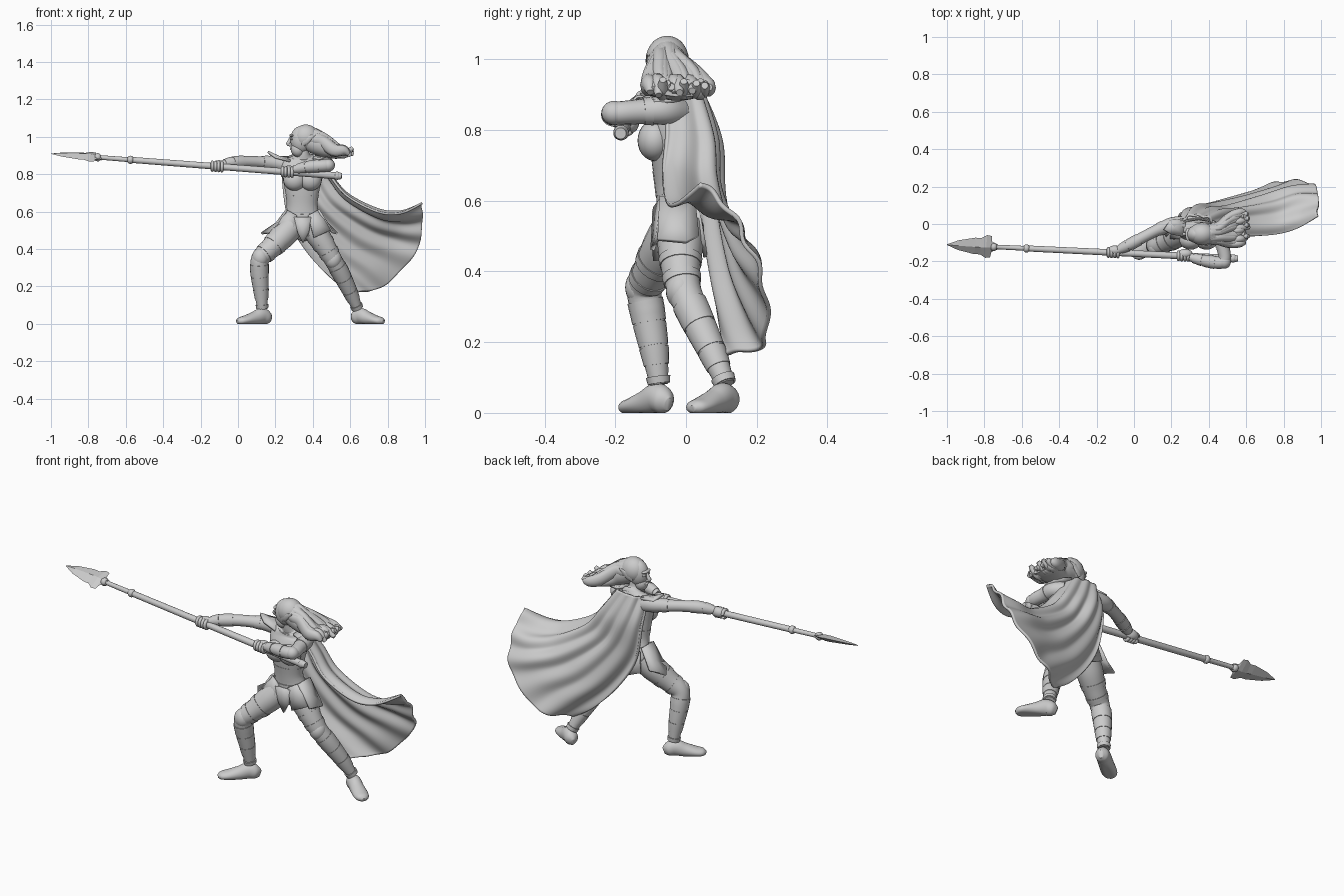
import bpy, bmesh, math, random
from mathutils import Vector, Matrix

cube = bpy.data.objects.get("Cube")
if cube:
    bpy.data.objects.remove(cube)
random.seed(4)

grey = bpy.data.materials.new("plain_grey")
grey.use_nodes = True
grey.diffuse_color = (0.6, 0.6, 0.6, 1)
grey.node_tree.nodes["Principled BSDF"].inputs["Base Color"].default_value = grey.diffuse_color


def finish(name, bm, smooth=True):
    bmesh.ops.recalc_face_normals(bm, faces=bm.faces)
    me = bpy.data.meshes.new(name)
    bm.to_mesh(me)
    bm.free()
    me.materials.append(grey)
    for p in me.polygons:
        p.use_smooth = smooth
    if smooth:
        me.set_sharp_from_angle(angle=math.radians(50))
    ob = bpy.data.objects.new(name, me)
    bpy.context.collection.objects.link(ob)
    return ob


def spline(pts, t):
    """Catmull-Rom through tuples of any length, t from 0 to len - 1."""
    i = min(int(t), len(pts) - 2)
    f = t - i
    q = [pts[max(0, min(len(pts) - 1, i + k))] for k in (-1, 0, 1, 2)]
    return [b + f * (c - a + f * (2 * a - 5 * b + 4 * c - d + f * (3 * (b - c) + d - a))) / 2
            for a, b, c, d in zip(*q)]


def loft(name, stations, ref=(0, 1, 0), sides=20, steps=6, smooth=True, floor=False):
    """Tube of elliptical sections; a station is x, y, z, half width, half depth."""
    st = [tuple(s) if len(s) == 5 else (*s, s[3]) for s in stations]
    n = (len(st) - 1) * steps
    rows = [spline(st, i / steps) for i in range(n + 1)]
    bm, rings = bmesh.new(), []
    for i, row in enumerate(rows):
        tan = Vector(rows[min(n, i + 1)][:3]) - Vector(rows[max(0, i - 1)][:3])
        side = tan.cross(Vector(ref)).normalized()
        up = side.cross(tan).normalized()
        ring = []
        for k in range(sides):
            a = math.tau * k / sides
            p = Vector(row[:3]) + side * row[3] * math.cos(a) + up * row[4] * math.sin(a)
            if floor:
                p.z = max(0, p.z)
            ring.append(bm.verts.new(p))
        rings.append(ring)
    for r, s in zip(rings, rings[1:]):
        for k in range(sides):
            bm.faces.new((r[k], r[k - 1], s[k - 1], s[k]))
    bm.faces.new(rings[0])
    bm.faces.new(rings[-1])
    return finish(name, bm, smooth)


def band(name, limb, t0, t1, grow=1.12, ref=(0, 1, 0)):
    """Armour sleeve following part of a limb."""
    part = [spline(limb, t0 + (t1 - t0) * k / 4) for k in range(5)]
    loft(name, [(*s[:3], *(r * grow for r in s[3:])) for s in part], ref, steps=3)


def ball(name, at, size, tilt=0):
    bm = bmesh.new()
    m = Matrix.Translation(at) @ Matrix.Rotation(tilt, 4, 'Y') @ Matrix.Diagonal((*size, 1))
    bmesh.ops.create_uvsphere(bm, u_segments=24, v_segments=14, radius=1, matrix=m)
    return finish(name, bm)


def plate(name, pts, thick=0.012):
    bm = bmesh.new()
    c = bm.verts.new(sum((Vector(p) for p in pts), Vector()) / len(pts))
    vs = [bm.verts.new(p) for p in pts]
    for i in range(len(vs)):
        bm.faces.new((vs[i - 1], vs[i], c))
    mod = finish(name, bm).modifiers.new("thickness", 'SOLIDIFY')
    mod.thickness, mod.offset = thick, 0


# Torso, neck and chest
torso = [(.345, -.02, .47, .07, .05), (.345, -.02, .53, .1, .062), (.345, -.025, .58, .092, .058),
         (.343, -.035, .64, .08, .052), (.343, -.04, .72, .093, .058), (.345, -.04, .79, .108, .064),
         (.345, -.03, .85, .11, .05), (.35, -.035, .885, .06, .042), (.35, -.045, .91, .032, .032),
         (.35, -.05, .96, .03, .03)]
loft("torso", torso, sides=32)
band("belt", torso, 1.9, 2.3, 1.06)
band("waist_guard", torso, 2.7, 3.6, 1.03)
band("neck_collar", torso, 7.0, 7.5, 1.15)
for s in (-1, 1):
    ball("breast_plate", (.345 + s * .042, -.088, .77), (.06, .049, .058))

# Skirt panels
plate("tabard", [(.3, -.088, .57), (.39, -.088, .57), (.38, -.09, .49), (.348, -.085, .43), (.318, -.09, .49)], .016)
for s, tip in ((-1, .125), (1, .53)):
    x = .345 + s * .085
    plate("hip_flap", [(x, -.075, .61), (x, .025, .61), (x + s * .055, .035, .5), (tip, .0, .483),
                       (x + s * .075, -.08, .49)])
    plate("front_skirt", [(.345 + s * .03, -.088, .58), (x, -.065, .61), (x + s * .065, -.08, .5),
                          (.345 + s * .06, -.095, .46)])
plate("rear_skirt", [(.27, .03, .59), (.42, .03, .59), (.45, .05, .48), (.35, .055, .44), (.25, .05, .48)])

# Legs with armour
legs = {
    "right": [(.295, -.025, .53, .066), (.24, -.055, .47, .068), (.17, -.095, .4, .056), (.12, -.118, .35, .049),
              (.115, -.108, .28, .047), (.123, -.09, .18, .039), (.13, -.076, .08, .026)],
    "left": [(.395, -.015, .53, .066), (.43, -.016, .47, .064), (.475, -.014, .4, .054), (.51, -.003, .34, .048),
             (.55, .028, .27, .046), (.6, .075, .17, .038), (.64, .112, .08, .026)]}
feet = {"right": ((.165, -.055), (.005, -.17)), "left": ((.62, .13), (.77, .022))}
for side, leg in legs.items():
    loft(side + "_leg", leg)
    for part, a, b, g in (("thigh_strap", 1.5, 1.75, 1.05), ("thigh_cuff", 2.2, 2.55, 1.06),
                          ("upper_greave", 3.5, 4.25, 1.06), ("middle_greave", 4.3, 4.9, 1.05),
                          ("lower_greave", 4.95, 5.4, 1.07), ("boot_cuff", 5.7, 5.95, 1.2)):
        band(f"{side}_{part}", leg, a, b, g)
    k = Vector(leg[3][:3])
    ball(side + "_knee_guard", k + Vector((0, -.011, .005)), (.045, .043, .052))
    heel, toe = feet[side]
    shape = [(-.05, .024, .012, .02), (.06, .032, .033, .036), (.24, .042, .036, .043), (.48, .03, .038, .036),
             (.78, .02, .04, .025), (.96, .015, .032, .02), (1.05, .012, .012, .009)]
    loft(side + "_foot", [(heel[0] + (toe[0] - heel[0]) * f, heel[1] + (toe[1] - heel[1]) * f, z, w, h)
                          for f, z, w, h in shape], (0, 0, 1), floor=True)

# Arms with bracers
arms = {
    "right": [(.27, .0, .85, .042), (.2, -.005, .86, .04), (.13, -.03, .864, .032), (.06, -.065, .867, .03),
              (-.02, -.108, .864, .03), (-.085, -.14, .852, .021)],
    "left": [(.43, -.02, .85, .04), (.465, -.06, .855, .041), (.475, -.12, .852, .036), (.485, -.185, .848, .033),
             (.46, -.207, .846, .033), (.38, -.197, .84, .03), (.3, -.178, .826, .021)]}
for side, arm in arms.items():
    loft(side + "_arm", arm, (0, 0, 1))
    n = len(arm) - 1
    band(side + "_upper_cuff", arm, 1.6, 2, 1.07, (0, 0, 1))
    band(side + "_bracer", arm, n - 1.6, n - .9, 1.08, (0, 0, 1))
    band(side + "_wrist_guard", arm, n - .8, n - .3, 1.12, (0, 0, 1))
ball("left_elbow", (.483, -.203, .848), (.035, .036, .034))

# Shoulder guards with raised points
plate("right_shoulder_guard", [(.28, -.07, .87), (.2, -.055, .89), (.16, -.03, .92), (.19, .02, .89),
                               (.27, .03, .89)])
plate("left_shoulder_guard", [(.4, -.075, .88), (.45, -.105, .885), (.5, -.09, .88), (.5, -.02, .885),
                              (.42, .02, .905)])


# Spear along one straight line
def on_spear(x):
    f = (x + 1) / 1.555
    return (x, -.11 - .075 * f, .91 - .12 * f)


def spear_part(name, profile, ref=(0, 0, 1), **kw):
    loft(name, [(*on_spear(x), *r) for x, *r in profile], ref, **kw)


spear_part("spear_shaft", [(-.76, .012), (-.57, .013), (-.56, .016), (.54, .019), (.555, .016)], steps=1)
for x in (-.75, -.575, .53):
    spear_part("spear_ring", [(x - .015, .014), (x - .007, .021), (x + .007, .021), (x + .015, .014)], steps=2)
spear_part("spear_blade", [(-1, .002, .002), (-.94, .028, .008), (-.85, .048, .014), (-.82, .047, .016),
                           (-.79, .066, .016), (-.765, .062, .012), (-.76, .03, .016), (-.73, .016, .016)],
           (0, -.42, 1), sides=4, steps=1, smooth=False)

# Fists wrapped around the shaft
for side, x in (("right", -.11), ("left", .265)):
    p = Vector(on_spear(x))
    ball(side + "_palm", p + Vector((.008, .012, .006)), (.04, .026, .028))
    for k in range(4):
        c = Vector(on_spear(x - .027 + k * .017))
        ring = [(c.x, c.y + .021 * math.cos(a), c.z + .022 * math.sin(a), .009)
                for a in (math.tau * j / 9 for j in range(9))]
        loft(side + "_finger", ring, (1, 0, 0), sides=8, steps=2)

# Head looking along the spear
ball("skull", (.338, -.055, .985), (.058, .048, .073))
ball("jaw", (.318, -.055, .932), (.036, .035, .04), -.4)
loft("nose", [(.284, -.055, 1.0, .006), (.274, -.055, .975, .01), (.268, -.055, .963, .01), (.284, -.055, .953, .007)],
     sides=10)
ball("lips", (.286, -.055, .938), (.009, .016, .008))
ball("brow", (.288, -.055, 1.006), (.014, .034, .009))
for s in (-1, 1):
    y = -.055 + s * .02
    ball("eye", (.287, y, .988), (.008, .01, .006))
    y = -.053 + s * .043
    loft("pointed_ear", [(.345, y, .955, .008, .006), (.36, y + s * .008, .975, .018, .007),
                         (.385, y + s * .012, .995, .014, .006), (.415, y + s * .014, 1.012, .002)])

# Hair cap, flowing mass and wind-blown locks
ball("hair_cap", (.364, -.053, .998), (.07, .061, .068), .25)
loft("hair_mass", [(.36, -.053, .99, .05, .055), (.42, -.052, .965, .058, .06), (.47, -.045, .938, .06, .05),
                   (.53, -.022, .914, .076, .032), (.59, -.012, .912, .07, .018)], (0, 0, 1), sides=28)
for k in range(15):
    u = (k / 14 - .5) * 2
    drop = random.uniform(-.013, .013)
    y = -.053 + .038 * u
    end = random.uniform(.59, .62)
    loft("hair_lock", [(.33 + .02 * abs(u), y * .8 - .011, 1.045 - .03 * abs(u), .012),
                       (.4, y, 1.025 - .035 * u * u, .022, .028),
                       (.45, y + .002, .982 + drop, .024, .034),
                       (.51, y + .02 + .035 * u, .937 + drop, .023, .034),
                       (.565, y + .033 + .045 * u, .92 - drop, .022, .027),
                       (end, y + .035 + .045 * u, .92 + 2 * drop, .01)], (0, 0, 1), sides=10, steps=5)

# Cloak: rows from the neck to the hem, each from the front edge to the trailing edge
cloak_rows = [
    [(.43, -.06, .885), (.41, .02, .9), (.345, .045, .905), (.28, .035, .9), (.24, -.01, .89)],
    [(.5, -.055, .79), (.49, .05, .78), (.41, .085, .77), (.31, .085, .765), (.24, .05, .75)],
    [(.59, -.065, .685), (.58, .06, .67), (.49, .09, .63), (.38, .095, .6), (.275, .055, .55)],
    [(.75, -.055, .605), (.75, .09, .57), (.67, .14, .49), (.53, .13, .41), (.37, .075, .385)],
    [(.87, -.02, .6), (.88, .14, .54), (.83, .19, .42), (.69, .18, .285), (.5, .095, .245)],
    [(.98, .045, .65), (.985, .145, .54), (.95, .21, .38), (.77, .225, .2), (.62, .11, .17)]]


def cloak_point(u, v):
    return Vector(spline([spline(row, u * 4) for row in cloak_rows], v * 5))


bm = bmesh.new()
NU, NV = 72, 40
grid = []
for j in range(NV + 1):
    line = []
    for i in range(NU + 1):
        u, v = i / NU, j / NV
        p, e = cloak_point(u, v), .01
        du = cloak_point(min(1, u + e), v) - cloak_point(max(0, u - e), v)
        dv = cloak_point(u, min(1, v + e)) - cloak_point(u, max(0, v - e))
        fold = math.sin(u * 34 + 2.5 * v) + .5 * math.sin(u * 17 - 4 * v)
        p += du.cross(dv).normalized() * fold * (.004 + .006 * math.sin(math.pi * v * .8))
        line.append(bm.verts.new(p))
    grid.append(line)
for a, b in zip(grid, grid[1:]):
    for i in range(NU):
        bm.faces.new((a[i], a[i + 1], b[i + 1], b[i]))
mod = finish("cloak", bm).modifiers.new("thickness", 'SOLIDIFY')
mod.thickness, mod.offset = .012, 0
